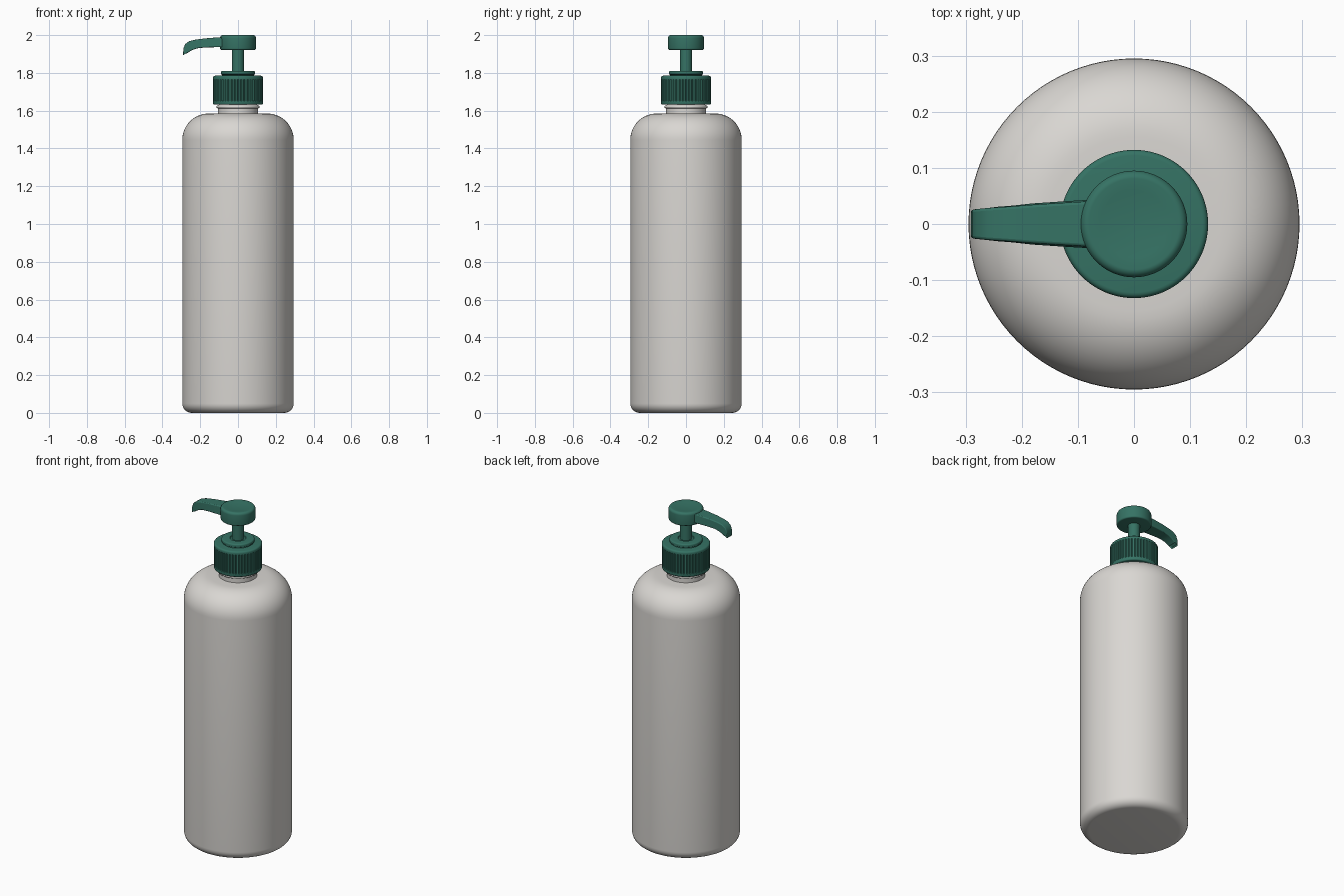
import bpy, bmesh
from math import sin, cos, pi, radians

old = bpy.data.objects.get("Cube")
if old:
    bpy.data.objects.remove(old)


def material(name, rgb):
    mat = bpy.data.materials.new(name)
    mat.use_nodes = True
    colour = (*rgb, 1)
    mat.diffuse_color = colour
    mat.node_tree.nodes["Principled BSDF"].inputs["Base Color"].default_value = colour
    return mat


white = material("warm white plastic", (0.70, 0.68, 0.65))
green = material("deep green plastic", (0.036, 0.17, 0.128))


def finish(bm, name, mat, angle=35):
    bmesh.ops.recalc_face_normals(bm, faces=bm.faces)
    mesh = bpy.data.meshes.new(name)
    bm.to_mesh(mesh)
    bm.free()
    mesh.materials.append(mat)
    obj = bpy.data.objects.new(name, mesh)
    bpy.context.collection.objects.link(obj)
    bpy.ops.object.select_all(action="DESELECT")
    obj.select_set(True)
    bpy.context.view_layer.objects.active = obj
    bpy.ops.object.shade_smooth_by_angle(angle=radians(angle))
    return obj


def arc(r, z, size, start, end, height=None, steps=8):
    """Quarter-ellipse of profile points around the centre (r, z)."""
    height = height or size
    angles = [radians(start + (end - start) * i / steps) for i in range(steps + 1)]
    return [(r + size * cos(a), z + height * sin(a)) for a in angles]


def loft(bm, rings, closed_ends=True):
    for a, b in zip(rings, rings[1:]):
        n = len(a)
        for i in range(n):
            j = (i + 1) % n
            bm.faces.new((a[i], a[j], b[j], b[i]))
    if closed_ends:
        bm.faces.new(rings[0])
        bm.faces.new(rings[-1])


def lathe(name, profile, mat, segments=96, shape=None):
    """Spin a bottom-to-top profile; shape may alter the radius per point."""
    bm = bmesh.new()
    rings = []
    for k, (r, z) in enumerate(profile):
        ring = []
        for i in range(segments):
            a = 2 * pi * i / segments
            rr = shape(k, i, r) if shape else r
            ring.append(bm.verts.new((rr * cos(a), rr * sin(a), z)))
        rings.append(ring)
    loft(bm, rings)
    return finish(bm, name, mat)


# Bottle body with rounded base and broad shoulder
body = arc(0.245, 0.05, 0.05, -90, 0) + arc(0.155, 1.445, 0.14, 0, 90, steps=14)
body += [(0.11, 1.586)]
lathe("bottle_body", body, white)

# Neck with a thin bead under the collar
neck = [(0.105, 1.57), (0.105, 1.612)] + arc(0.105, 1.62, 0.01, -60, 60, 0.008)
neck += [(0.1, 1.632), (0.1, 1.66)]
lathe("bottle_neck", neck, white)

# Ribbed screw collar: grooves run between two plain rims
lower = [(0.120, 1.632)] + arc(0.126, 1.638, 0.006, -90, 0, steps=3)
grip = [(0.132, 1.652), (0.132, 1.654), (0.132, 1.764), (0.132, 1.766)]
upper = arc(0.122, 1.775, 0.01, 0, 90, steps=4)
first = len(lower) + 1


def rib(k, i, r):
    return r - 0.004 if first <= k <= first + 1 and i % 4 == 0 else r


lathe("screw_collar", lower + grip + upper, green, 192, rib)

# Raised disc on top of the collar
disc = [(0.085, 1.78), (0.085, 1.790), (0.09, 1.793)]
disc += arc(0.083, 1.803, 0.007, 0, 90, steps=4)
lathe("collar_disc", disc + [(0.045, 1.81), (0.042, 1.806)], green)

# Pump stem
lathe("pump_stem", [(0.032, 1.79), (0.032, 1.94)], green, 48)

# Press head with rounded rim and shallow dished top
head = arc(0.087, 1.93, 0.008, -90, 0, steps=4)
head += arc(0.081, 1.985, 0.014, 0, 90, 0.015, 6)
head += [(0.06, 1.997), (0.03, 1.995), (0.006, 1.994)]
lathe("press_head", head, green)

# Spout: tapered sections given as top x/z, bottom x/z and half width
sections = [
    (-0.070, 1.990, -0.070, 1.936, 0.044),
    (-0.120, 1.987, -0.120, 1.936, 0.041),
    (-0.180, 1.982, -0.180, 1.934, 0.037),
    (-0.230, 1.975, -0.215, 1.930, 0.033),
    (-0.260, 1.967, -0.240, 1.922, 0.031),
    (-0.280, 1.952, -0.254, 1.914, 0.029),
    (-0.289, 1.930, -0.264, 1.908, 0.028),
    (-0.291, 1.890, -0.272, 1.902, 0.027),
]
bm = bmesh.new()
rings = []
for xt, zt, xb, zb, w in sections:
    corners = [(xt, -w * 0.92, zt), (xt, w * 0.92, zt), (xb, w, zb), (xb, -w, zb)]
    rings.append([bm.verts.new(c) for c in corners])
loft(bm, rings)
# Nozzle opening sunk into the end face
bm.faces.ensure_lookup_table()
tip = bm.faces[-1]
bmesh.ops.inset_individual(bm, faces=[tip], thickness=0.005, depth=0)
bmesh.ops.translate(bm, verts=tip.verts, vec=(0.002, 0, 0.012))
spout = finish(bm, "spout", green)
bevel = spout.modifiers.new("soft edges", "BEVEL")
bevel.width = 0.005
bevel.segments = 3
bevel.limit_method = "ANGLE"
bevel.angle_limit = radians(50)
